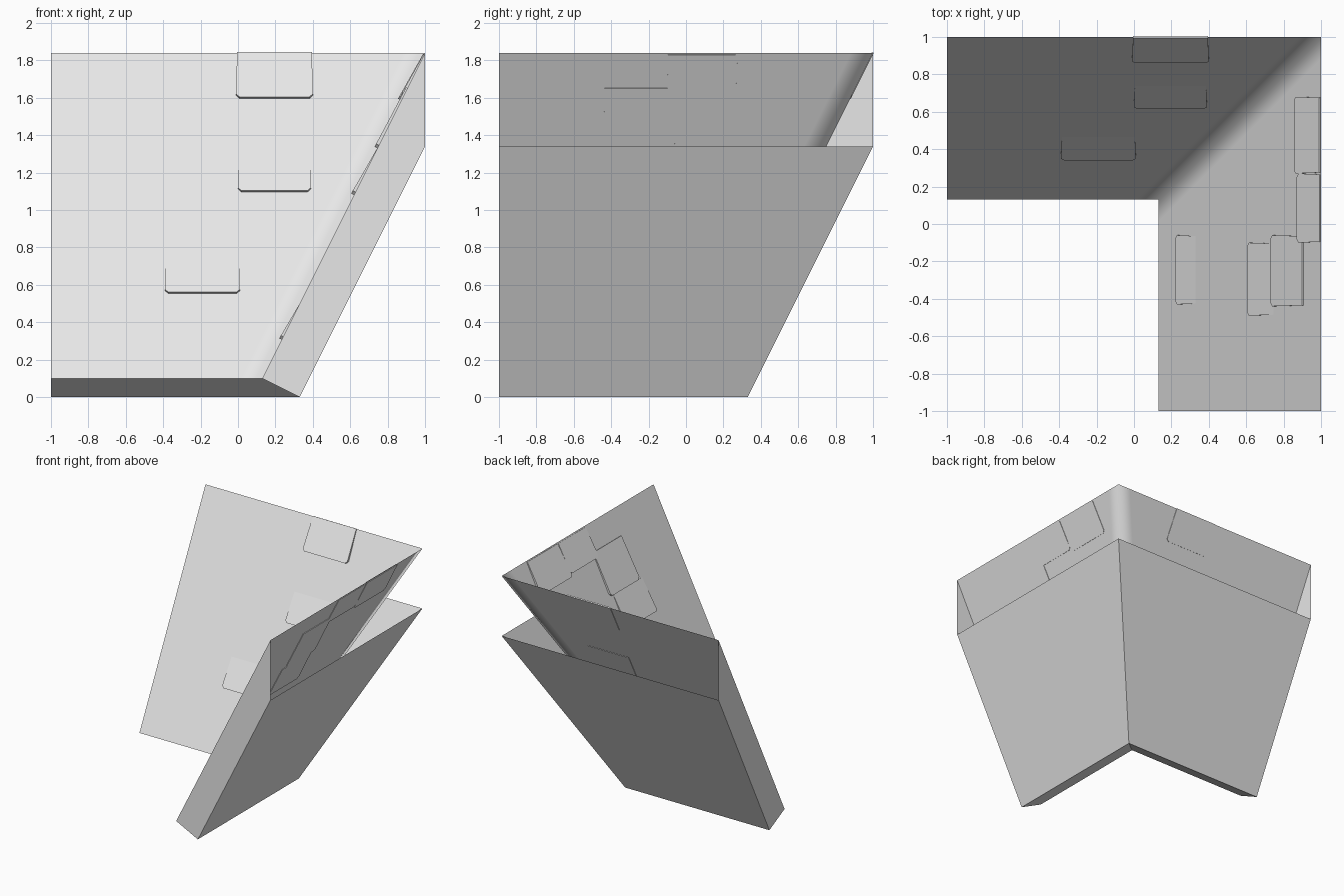
import bpy, bmesh, math

cube = bpy.data.objects.get("Cube")
if cube:
    bpy.data.objects.remove(cube, do_unlink=True)

grey = bpy.data.materials.new("light_grey")
grey.use_nodes = True
grey.diffuse_color = (0.8, 0.8, 0.8, 1)
grey.node_tree.nodes["Principled BSDF"].inputs["Base Color"].default_value = (0.8, 0.8, 0.8, 1)

# Roof section (distance inward, height): eave top, ridge, lower ridge, eave bottom
EAVE, RIDGE, LOWER, FOOT = (0.13, 0.1), (1, 1.84), (1, 1.34), (0.33, 0)
COS, SIN = 1 / math.sqrt(5), 2 / math.sqrt(5)


def swap(p):
    """Reflect a point of the rear wing onto the side wing."""
    return (p[1], p[0], p[2])


def make(name, polygons, closed=False):
    bm = bmesh.new()
    for poly in polygons:
        bm.faces.new([bm.verts.new(p) for p in poly])
    bmesh.ops.remove_doubles(bm, verts=bm.verts[:], dist=0.0001)
    if closed:
        bmesh.ops.recalc_face_normals(bm, faces=bm.faces[:])
    mesh = bpy.data.meshes.new(name)
    bm.to_mesh(mesh)
    bm.free()
    mesh.materials.append(grey)
    obj = bpy.data.objects.new(name, mesh)
    bpy.context.collection.objects.link(obj)
    return obj


def both_wings(polys):
    return polys + [[swap(p) for p in reversed(poly)] for poly in polys]


def strip(a, b, inset_a=None, inset_b=0):
    """Quad between two section points, from the gable end or an inset to the mitre."""
    left = [-1, -1] if inset_a is None else [a[0] - inset_a, b[0] - inset_a]
    return [(left[0], *a), (a[0] - inset_b, *a), (b[0] - inset_b, *b), (left[1], *b)]


# Upper slopes, softly shaded along the valley
VALLEY = 0.12
top = make("upper_slopes", both_wings([strip(EAVE, RIDGE, None, VALLEY),
                                       strip(EAVE, RIDGE, VALLEY, 0)]))
top.data.shade_smooth()

# Underside, eave boards and gable ends; the ridge side is open
make("underside", both_wings([strip(LOWER, FOOT)]))
make("eave_boards", both_wings([strip(FOOT, EAVE)]))
make("gable_ends", both_wings([[(-1, *p) for p in (EAVE, RIDGE, LOWER, FOOT)]]))


def tile(name, start, end, low, length, h_low, h_high, side=False):
    """Wedge shingle whose lower edge stands proud of the slope."""
    s0 = (low - EAVE[0] + SIN * h_low) / COS
    s1 = s0 + length
    cut = 0.018
    outline = [(start + cut, s0), (end - cut, s0), (end, s0 + cut),
               (end - 0.005, s1), (start + 0.005, s1), (start, s0 + cut)]

    def place(u, s, h):
        p = (u, EAVE[0] + s * COS - h * SIN, EAVE[1] + s * SIN + h * COS)
        return swap(p) if side else p

    upper = [place(u, s, h_low + (h_high - h_low) * (s - s0) / length) for u, s in outline]
    lower = [place(u, s, -0.004) for u, s in outline]
    n = len(outline)
    walls = [[lower[i], lower[(i + 1) % n], upper[(i + 1) % n], upper[i]] for i in range(n)]
    make(name, [upper, lower[::-1]] + walls, closed=True)


# Shingles on the rear wing
tile("rear_shingle_top", -0.01, 0.4, 0.86, 0.275, 0.02, 0.007)
tile("rear_shingle_middle", 0, 0.39, 0.615, 0.26, 0.015, -0.001)
tile("rear_shingle_low", -0.39, 0.01, 0.34, 0.26, 0.018, -0.001)

# Shingles on the side wing
tile("side_shingle_top", 0.27, 0.68, 0.855, 0.275, 0.02, 0.007, True)
tile("side_shingle_ridge", -0.1, 0.27, 0.87, 0.25, 0.015, 0.004, True)
tile("side_shingle_upper", -0.44, -0.06, 0.73, 0.36, 0.017, 0.008, True)
tile("side_shingle_middle", -0.49, -0.1, 0.605, 0.28, 0.017, 0.001, True)
tile("side_shingle_low", -0.43, -0.06, 0.22, 0.23, 0.015, -0.001, True)
